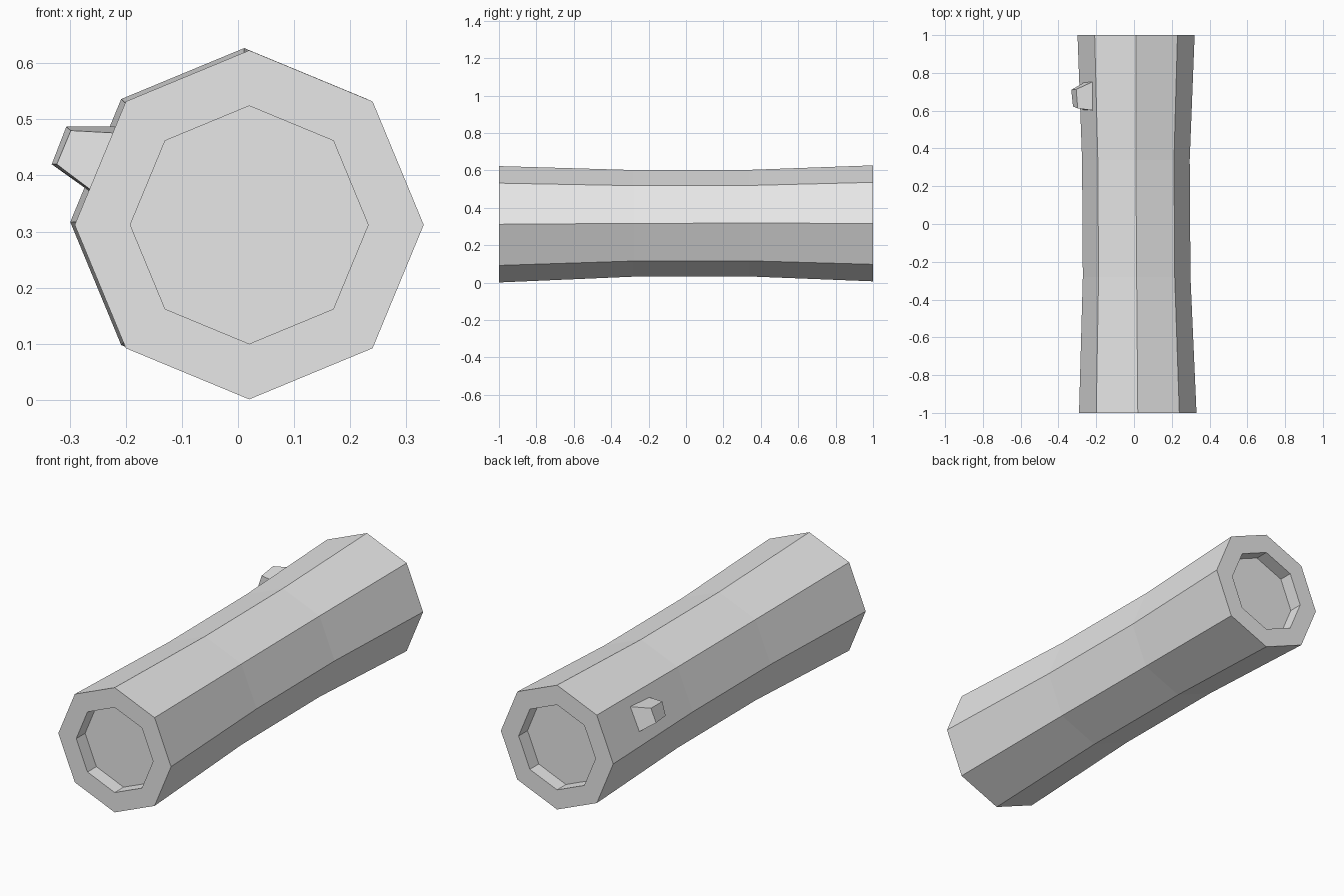
import bpy, bmesh, math

default = bpy.data.objects.get("Cube")
if default:
    bpy.data.objects.remove(default, do_unlink=True)

# One plain grey for everything
grey = bpy.data.materials.new("light_grey")
grey.use_nodes = True
color = (0.8, 0.8, 0.8, 1)
grey.diffuse_color = color
grey.node_tree.nodes["Principled BSDF"].inputs["Base Color"].default_value = color


def finish(bm, name):
    bmesh.ops.recalc_face_normals(bm, faces=bm.faces[:])
    mesh = bpy.data.meshes.new(name)
    bm.to_mesh(mesh)
    bm.free()
    mesh.materials.append(grey)
    bpy.context.collection.objects.link(bpy.data.objects.new(name, mesh))


def loft(bm, rings):
    """Join consecutive rings of points with quads and cap both ends."""
    loops = [[bm.verts.new(p) for p in ring] for ring in rings]
    for a, b in zip(loops, loops[1:]):
        for i in range(len(a)):
            j = (i + 1) % len(a)
            bm.faces.new((a[i], a[j], b[j], b[i]))
    bm.faces.new(loops[0])
    bm.faces.new(loops[-1])


def octagon(y, cx, cz, radius):
    return [(cx + radius * math.cos(i * math.pi / 4), y,
             cz + radius * math.sin(i * math.pi / 4)) for i in range(8)]


# Eight-sided log with a narrow waist and a shallow recess in each end
DEPTH, HOLE = 0.07, 0.212
front = (0.02, 0.312)
back = (0.011, 0.317)
bm = bmesh.new()
loft(bm, [
    octagon(-1 + DEPTH, *front, HOLE),
    octagon(-1, *front, HOLE),
    octagon(-1, *front, 0.311),
    octagon(-0.28, 0.014, 0.317, 0.285),
    octagon(0.34, 0.01, 0.318, 0.285),
    octagon(1, *back, 0.31),
    octagon(1, *back, HOLE),
    octagon(1 - DEPTH, *back, HOLE),
])
finish(bm, "log")

# Tapered branch stub on the right side, sunk slightly into the log
bm = bmesh.new()
loft(bm, [
    [(-0.255, 0.755, 0.365), (-0.215, 0.755, 0.487),
     (-0.205, 0.60, 0.475), (-0.25, 0.60, 0.365)],
    [(-0.332, 0.71, 0.42), (-0.306, 0.713, 0.487),
     (-0.298, 0.612, 0.48), (-0.323, 0.622, 0.42)],
])
finish(bm, "branch_stub")
